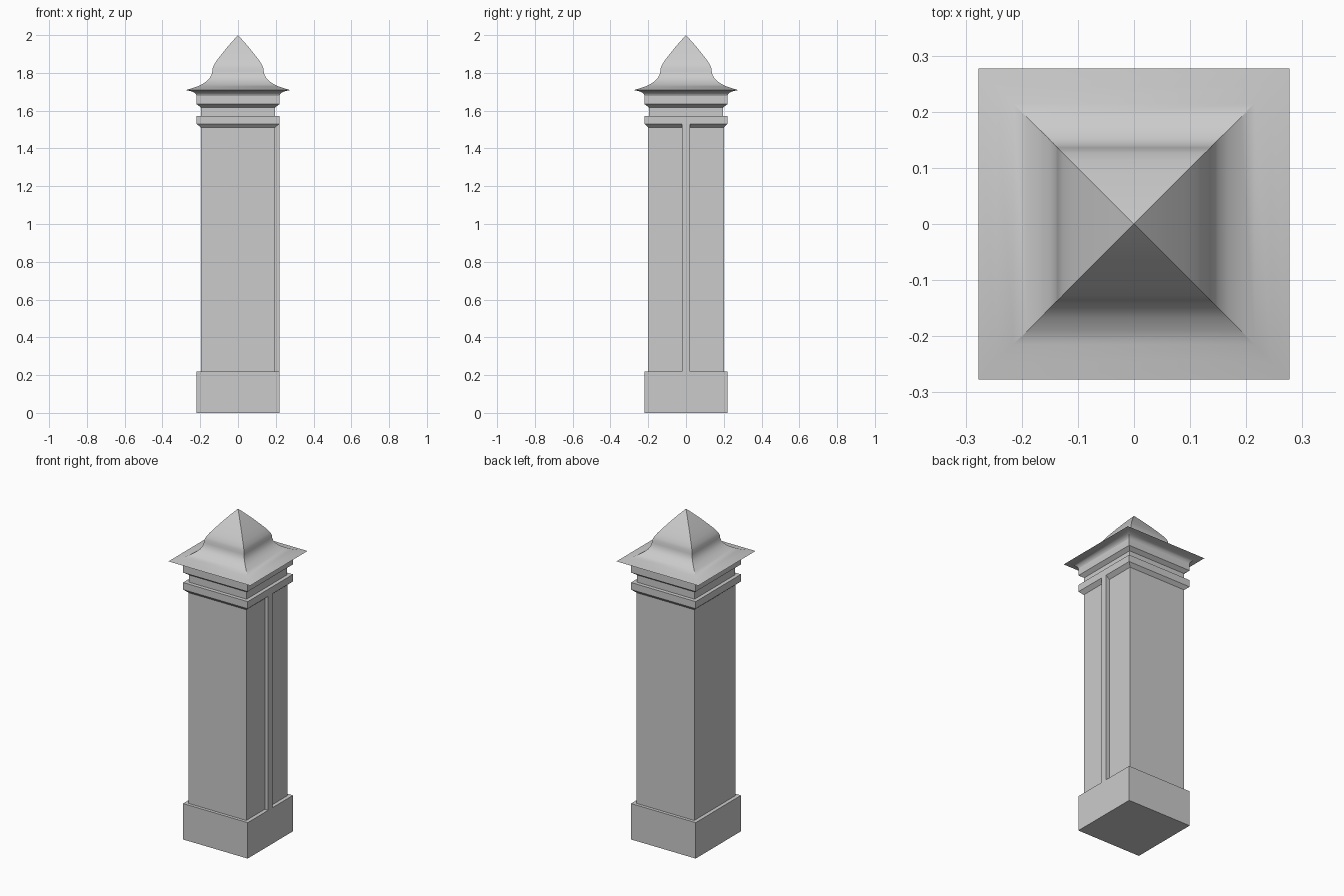
import bpy, bmesh, math

if "Cube" in bpy.data.objects:
    bpy.data.objects.remove(bpy.data.objects["Cube"])


def loft(name, profile, cap_bottom=False, smooth=False):
    """Stack square rings given as (half x, half y, z); zero width closes to a point."""
    bm = bmesh.new()
    rings = []
    for hx, hy, z in profile:
        if hx == 0:
            rings.append([bm.verts.new((0, 0, z))])
        else:
            rings.append([bm.verts.new((sx * hx, sy * hy, z))
                          for sx, sy in ((-1, -1), (1, -1), (1, 1), (-1, 1))])
    for a, b in zip(rings, rings[1:]):
        for i in range(4):
            j = (i + 1) % 4
            if len(b) == 1:
                bm.faces.new((a[i], a[j], b[0]))
            else:
                bm.faces.new((a[i], a[j], b[j], b[i]))
    if cap_bottom:
        bm.faces.new(rings[0][::-1])
    mesh = bpy.data.meshes.new(name)
    bm.to_mesh(mesh)
    bm.free()
    ob = bpy.data.objects.new(name, mesh)
    bpy.context.collection.objects.link(ob)
    if smooth:
        bpy.ops.object.select_all(action='DESELECT')
        ob.select_set(True)
        bpy.context.view_layer.objects.active = ob
        bpy.ops.object.shade_smooth_by_angle(angle=math.radians(30))
    return ob


def square(points):
    return [(h, h, z) for h, z in points]


SX, SY = 0.196, 0.2   # shaft half widths
W = 0.219             # plinth and band half width

# Plinth with its top ledge
loft("plinth", [(W, W, 0), (W, W, 0.22), (SX, SY, 0.22)], cap_bottom=True)

# Plain shaft
loft("shaft", [(SX, SY, 0.22), (SX, SY, 1.51)])

# Lower collar, recessed neck and upper band, both bevelled underneath
loft("collar_and_band", [
    (SX, SY, 1.51), (W, W, 1.53), (W, W, 1.573), (SX, SX, 1.573),
    (SX, SX, 1.617), (W, W, 1.634), (W, W, 1.678)])

# Flared moulding below the eaves
flare = [(W, 1.678), (0.222, 1.686), (0.229, 1.694), (0.24, 1.70),
         (0.256, 1.705), (0.277, 1.709)]
loft("eave_moulding", square(flare), smooth=True)

# Swept roof rising to a pointed cap
roof = [(0.277, 1.709), (0.245, 1.718), (0.215, 1.728), (0.19, 1.74),
        (0.167, 1.755), (0.15, 1.772), (0.14, 1.79), (0.136, 1.808),
        (0.134, 1.826), (0.127, 1.843), (0.113, 1.865), (0.09, 1.895),
        (0.062, 1.93), (0.032, 1.965), (0, 2.0)]
loft("roof", square(roof), smooth=True)

# Vertical rib on the right side of the shaft
bpy.ops.mesh.primitive_cube_add(size=1, location=((SX + W) / 2, 0, 0.875))
rib = bpy.context.object
rib.name = "side_rib"
rib.scale = (W - SX, 0.042, 1.31)
